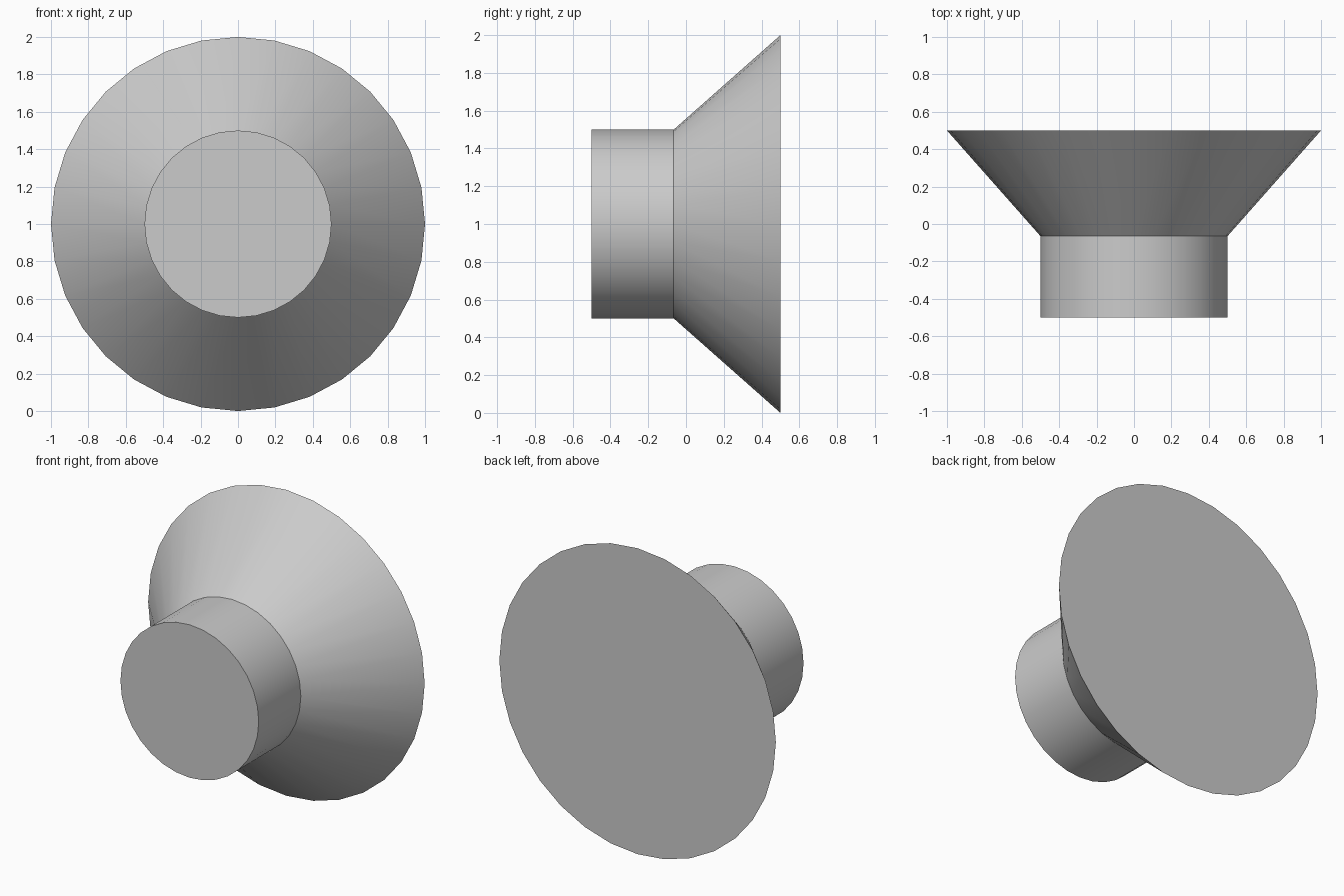
import bpy, bmesh, math

cube = bpy.data.objects.get("Cube")
if cube:
    bpy.data.objects.remove(cube, do_unlink=True)

SIDES = 32
CENTRE_Z = 1.0

# Plain grey material
grey = bpy.data.materials.new("plain_grey")
grey.use_nodes = True
colour = (0.6, 0.6, 0.6, 1)
grey.diffuse_color = colour
grey.node_tree.nodes["Principled BSDF"].inputs["Base Color"].default_value = colour


def turned_part(name, profile):
    """Closed solid turned about the y axis from (y, radius) pairs, front to back."""
    bm = bmesh.new()
    rings = []
    for y, radius in profile:
        angles = [2 * math.pi * i / SIDES for i in range(SIDES)]
        rings.append([bm.verts.new((radius * math.sin(a), y, CENTRE_Z + radius * math.cos(a)))
                      for a in angles])
    for front, back in zip(rings, rings[1:]):
        for i in range(SIDES):
            j = (i + 1) % SIDES
            bm.faces.new((front[i], front[j], back[j], back[i]))
    bm.faces.new(rings[0])
    bm.faces.new(rings[-1])
    bmesh.ops.recalc_face_normals(bm, faces=bm.faces)
    mesh = bpy.data.meshes.new(name)
    bm.to_mesh(mesh)
    bm.free()
    mesh.materials.append(grey)
    obj = bpy.data.objects.new(name, mesh)
    bpy.context.collection.objects.link(obj)
    bpy.ops.object.select_all(action='DESELECT')
    obj.select_set(True)
    bpy.context.view_layer.objects.active = obj
    bpy.ops.object.shade_smooth_by_angle(angle=math.radians(30))
    return obj


# Round neck at the front flaring into a wide cone with a flat back
turned_part("flared_knob", [(-0.5, 0.5), (-0.065, 0.5), (0.5, 1.0)])
